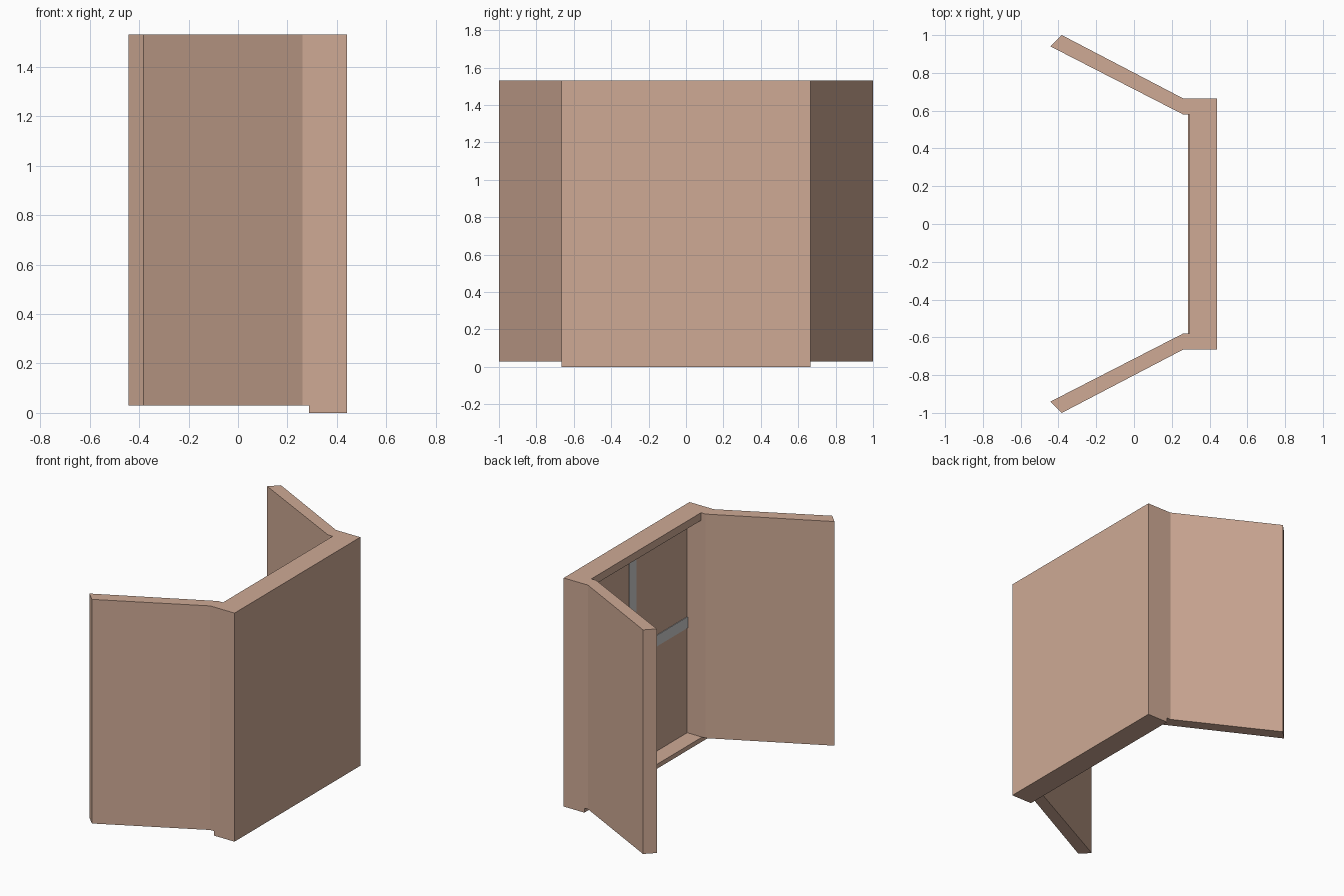
import bpy
import bmesh

if "Cube" in bpy.data.objects:
    bpy.data.objects.remove(bpy.data.objects["Cube"])

tan = bpy.data.materials.new("tan_paint")
tan.diffuse_color = (0.62, 0.40, 0.30, 1)
tan.use_nodes = True
tan.node_tree.nodes["Principled BSDF"].inputs["Base Color"].default_value = tan.diffuse_color


def prism(name, outline, z0, z1, mat=None):
    """Extrude a flat XY outline from z0 up to z1."""
    bm = bmesh.new()
    face = bm.faces.new([bm.verts.new((x, y, z0)) for x, y in outline])
    top = bmesh.ops.extrude_face_region(bm, geom=[face])["geom"]
    verts = [v for v in top if isinstance(v, bmesh.types.BMVert)]
    bmesh.ops.translate(bm, verts=verts, vec=(0, 0, z1 - z0))
    bmesh.ops.recalc_face_normals(bm, faces=bm.faces)
    mesh = bpy.data.meshes.new(name)
    bm.to_mesh(mesh)
    bm.free()
    obj = bpy.data.objects.new(name, mesh)
    bpy.context.collection.objects.link(obj)
    if mat:
        mesh.materials.append(mat)
    return obj


def box(name, x0, x1, y0, y1, z0, z1, mat=None):
    return prism(name, [(x0, y0), (x1, y0), (x1, y1), (x0, y1)], z0, z1, mat)


HALF, INNER = 0.665, 0.58    # outer and inner half width of the frame
BACK, PANEL = 0.44, 0.397    # outer and inner face of the back panel
SILL, TOP = 0.03, 1.53

# Frame: sill, top rail and back panel
box("sill", 0.287, BACK, -HALF, HALF, 0, SILL, tan)
box("top_rail", 0.295, BACK, -INNER, INNER, TOP - 0.052, TOP, tan)
box("back_panel", PANEL, BACK, -INNER, INNER, SILL, TOP - 0.052, tan)

# Side jambs with the splayed wings
wing = [(BACK, HALF), (0.26, HALF), (-0.382, 1.0), (-0.442, 0.94),
        (0.26, INNER), (BACK, INNER)]
for side, s in (("left", 1), ("right", -1)):
    prism(side + "_wing", [(x, y * s) for x, y in wing], SILL, TOP, tan)

# Grey cross bars on the inside of the panel
MID, W = 0.77, 0.037
box("vertical_bar", PANEL - 0.004, PANEL, -W, W, SILL, TOP - 0.052)
box("crossbar_left", PANEL - 0.004, PANEL, W, INNER, MID - W, MID + W)
box("crossbar_right", PANEL - 0.004, PANEL, -INNER, -W, MID - W, MID + W)
